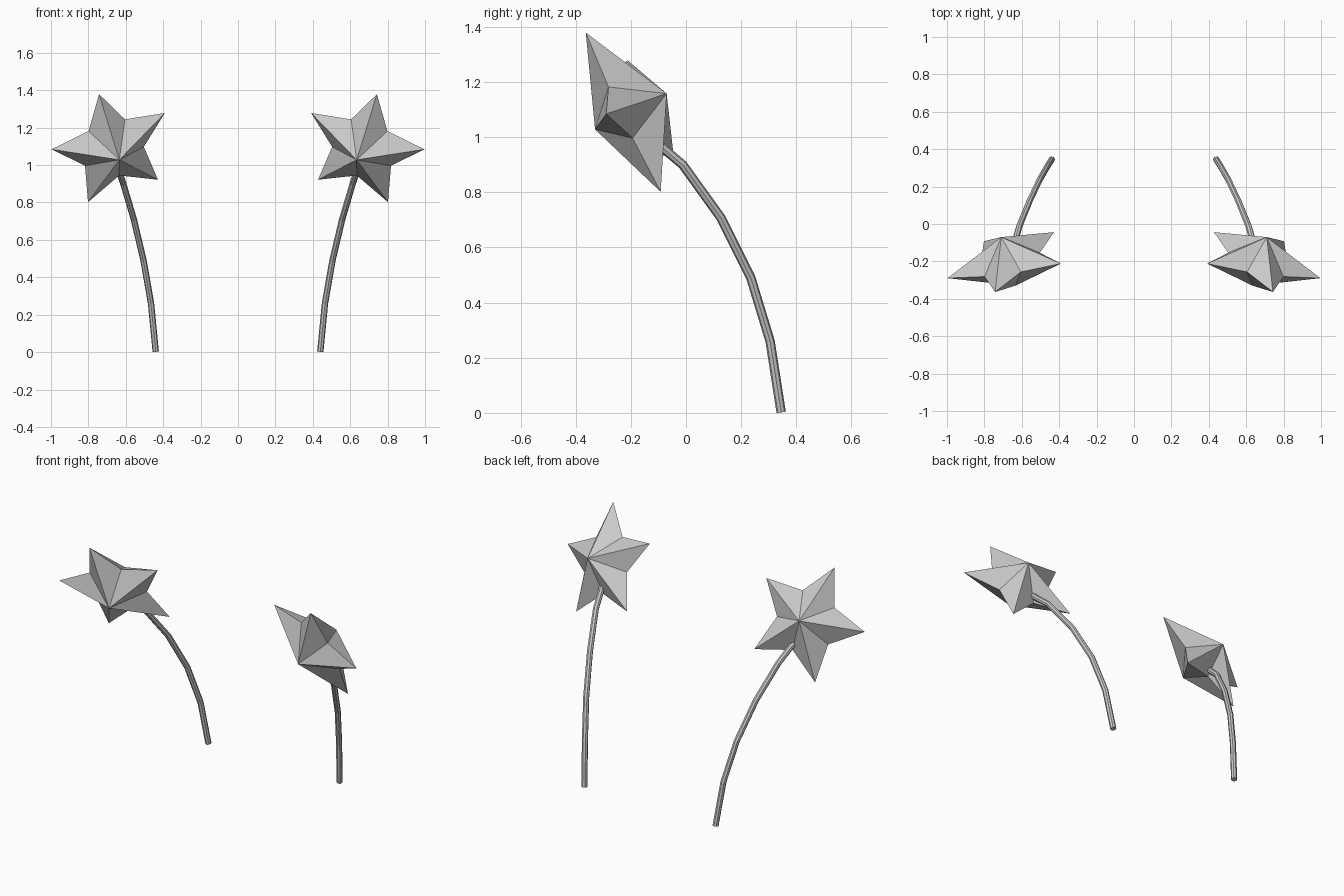
import bpy, bmesh, math
from mathutils import Vector

default = bpy.data.objects.get("Cube")
if default:
    bpy.data.objects.remove(default, do_unlink=True)

# One flat grey for everything
grey = bpy.data.materials.new("light grey")
grey.use_nodes = True
colour = (0.6, 0.6, 0.6, 1.0)
grey.diffuse_color = colour
grey.node_tree.nodes["Principled BSDF"].inputs["Base Color"].default_value = colour

STAR_CENTRE = Vector((0.672, -0.20, 1.093))
STAR_NORMAL = Vector((-0.25, -0.866, -0.433)).normalized()
TIP_RADIUS, NOTCH_RADIUS, HALF_DEPTH = 0.337, 0.175, 0.15

STEM_PATH = [Vector(p) for p in (
    (0.440, 0.345, 0.003), (0.465, 0.305, 0.26), (0.505, 0.235, 0.49),
    (0.557, 0.125, 0.71), (0.613, -0.012, 0.90), (0.635, -0.09, 0.966),
    (0.66, -0.16, 1.03))]
STEM_RADIUS, STEM_SIDES = 0.017, 8


def make_object(name, bm, side):
    """Mirror the part to its side and turn it into a flat-shaded object."""
    for v in bm.verts:
        v.co.x *= side
    bmesh.ops.recalc_face_normals(bm, faces=bm.faces)
    mesh = bpy.data.meshes.new(name)
    bm.to_mesh(mesh)
    bm.free()
    mesh.materials.append(grey)
    obj = bpy.data.objects.new(name, mesh)
    bpy.context.collection.objects.link(obj)


def star(name, side):
    """Five-pointed star with a raised apex on both faces."""
    bm = bmesh.new()
    up = Vector((0.068, -0.167, 0.279))
    up = (up - STAR_NORMAL * up.dot(STAR_NORMAL)).normalized()
    across = STAR_NORMAL.cross(up)
    rim = []
    for i in range(10):
        a = math.pi * i / 5
        r = NOTCH_RADIUS if i % 2 else TIP_RADIUS
        rim.append(bm.verts.new(STAR_CENTRE + r * (math.cos(a) * up + math.sin(a) * across)))
    for depth in (HALF_DEPTH, -HALF_DEPTH):
        apex = bm.verts.new(STAR_CENTRE + STAR_NORMAL * depth)
        for i in range(10):
            bm.faces.new((apex, rim[i], rim[(i + 1) % 10]))
    make_object(name, bm, side)


def stem(name, side):
    """Bent tube swept along the stem path, capped at both ends."""
    bm = bmesh.new()
    rings = []
    last = len(STEM_PATH) - 1
    for i, p in enumerate(STEM_PATH):
        before = (p - STEM_PATH[max(i - 1, 0)]).normalized()
        after = (STEM_PATH[min(i + 1, last)] - p).normalized()
        t = (before + after).normalized()
        u = Vector((1, 0, 0))
        u = (u - t * u.dot(t)).normalized()
        w = t.cross(u)
        ring = []
        for k in range(STEM_SIDES):
            a = 2 * math.pi * k / STEM_SIDES
            ring.append(bm.verts.new(p + STEM_RADIUS * (math.cos(a) * u + math.sin(a) * w)))
        rings.append(ring)
    for low, high in zip(rings, rings[1:]):
        for k in range(STEM_SIDES):
            n = (k + 1) % STEM_SIDES
            bm.faces.new((low[k], low[n], high[n], high[k]))
    bm.faces.new(rings[0])
    bm.faces.new(rings[-1])
    make_object(name, bm, side)


for label, side in (("left", 1), ("right", -1)):
    star(label + "_star", side)
    stem(label + "_stem", side)
